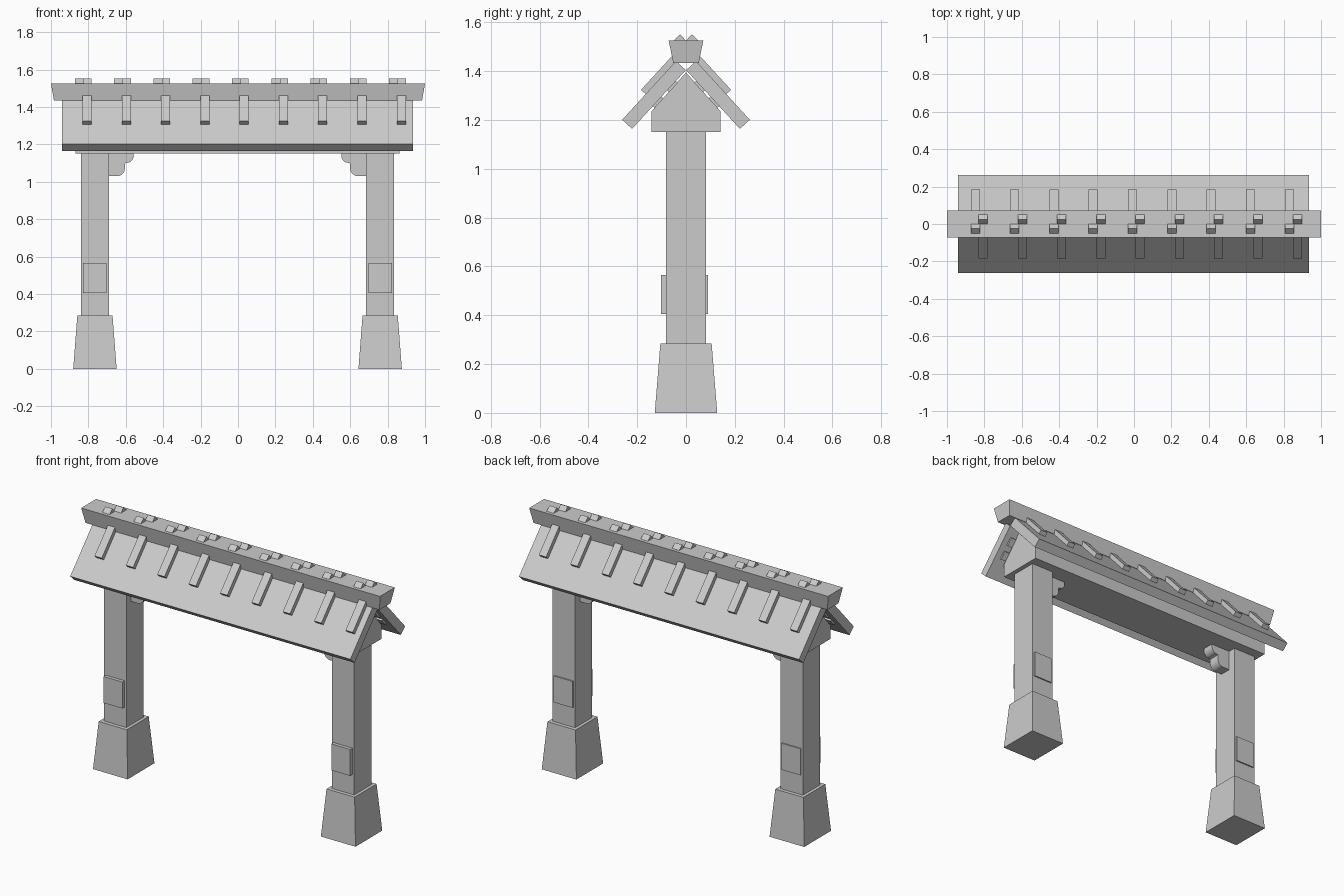
import bpy, bmesh, math
from mathutils import Vector

if "Cube" in bpy.data.objects:
    bpy.data.objects.remove(bpy.data.objects["Cube"], do_unlink=True)

GREY = (0.6, 0.6, 0.6, 1.0)
mat = bpy.data.materials.new("plain grey")
mat.use_nodes = True
mat.diffuse_color = GREY
mat.node_tree.nodes["Principled BSDF"].inputs["Base Color"].default_value = GREY

CX = -0.0025                      # centre of everything under the ridge
PITCH = math.radians(47.5)
UP = Vector((math.cos(PITCH), math.sin(PITCH)))      # up the front slope, in y and z
OUT = Vector((-math.sin(PITCH), math.cos(PITCH)))    # outward from the front slope


def loft(name, ring_a, ring_b):
    """Closed solid between two matching rings of points."""
    bm = bmesh.new()
    a = [bm.verts.new(p) for p in ring_a]
    b = [bm.verts.new(p) for p in ring_b]
    bm.faces.new(a)
    bm.faces.new(b)
    for i in range(len(a)):
        j = (i + 1) % len(a)
        bm.faces.new((a[i], a[j], b[j], b[i]))
    bmesh.ops.recalc_face_normals(bm, faces=bm.faces)
    mesh = bpy.data.meshes.new(name)
    bm.to_mesh(mesh)
    bm.free()
    mesh.materials.append(mat)
    ob = bpy.data.objects.new(name, mesh)
    bpy.context.collection.objects.link(ob)
    return ob


def rect(cx, cy, hx, hy, z):
    return [(cx + sx * hx, cy + sy * hy, z)
            for sx, sy in ((-1, -1), (1, -1), (1, 1), (-1, 1))]


def along_x(name, profile, x, half):
    """Extrude a y-z profile along x."""
    return loft(name, [(x - half, y, z) for y, z in profile],
                [(x + half, y, z) for y, z in profile])


def sloped(name, start, length, thick, side, x, half):
    """Board on a roof slope; start is its lower inner corner on the front side."""
    p = Vector(start)
    corners = (p, p + UP * length, p + UP * length + OUT * thick, p + OUT * thick)
    return along_x(name, [(-side * c.x, c.y) for c in corners], x, half)


def arc(cx, cz, r, start, end, steps=5):
    angles = [math.radians(start + (end - start) * i / steps) for i in range(steps + 1)]
    return [(cx + r * math.cos(t), cz + r * math.sin(t)) for t in angles]


# Posts with tapered feet, plates and scrolled brackets
bracket = ([(0.0, 1.155), (0.0, 1.03), (0.045, 1.03)]
           + arc(0.045, 1.07, 0.04, -90, 0)
           + [(0.085, 1.098)]
           + arc(0.095, 1.138, 0.037, -90, 0) + [(0.132, 1.155)])
for label, s in (("left", 1), ("right", -1)):
    x = CX + s * 0.7625
    loft(label + "_foot", rect(x, 0, 0.116, 0.128, 0), rect(x, 0, 0.094, 0.105, 0.285))
    loft(label + "_post", rect(x, 0, 0.075, 0.082, 0.28), rect(x, 0, 0.075, 0.082, 1.16))
    for side, y0, y1 in (("front", -0.103, -0.08), ("back", 0.08, 0.09)):
        mid, half = (y0 + y1) / 2, (y1 - y0) / 2
        loft(f"{label}_{side}_plate", rect(x, mid, 0.063, half, 0.405),
             rect(x, mid, 0.063, half, 0.565))
    inner = x - s * 0.075
    loft(label + "_bracket", [(inner - s * px, -0.035, pz) for px, pz in bracket],
         [(inner - s * px, 0.035, pz) for px, pz in bracket])

# Gabled beam across the posts
along_x("gable_beam", [(-0.142, 1.152), (0.142, 1.152), (0.142, 1.235),
                       (0, 1.395), (-0.142, 1.235)], CX, 0.865)

# Roof slopes, purlins and crossing battens (side 1 is the front)
for label, side, first in (("front", 1, -0.848), ("back", -1, -0.807)):
    sloped(label + "_roof_slope", (-0.221, 1.164), 0.326, 0.055, side, CX, 0.9375)
    for n, start in enumerate(((-0.128, 1.25), (-0.069, 1.314))):
        sloped(f"{label}_purlin_{n + 1}", start, 0.052, 0.025, side, CX, 0.9)
    for i in range(9):
        sloped(f"{label}_batten_{i + 1}", (-0.157, 1.299), 0.308, 0.037, side,
               first + 0.21 * i, 0.024)

# Ridge beam, wider at the top
loft("ridge_beam", rect(0, 0, 0.984, 0.052, 1.433), rect(0, 0, 1.0, 0.071, 1.526))
